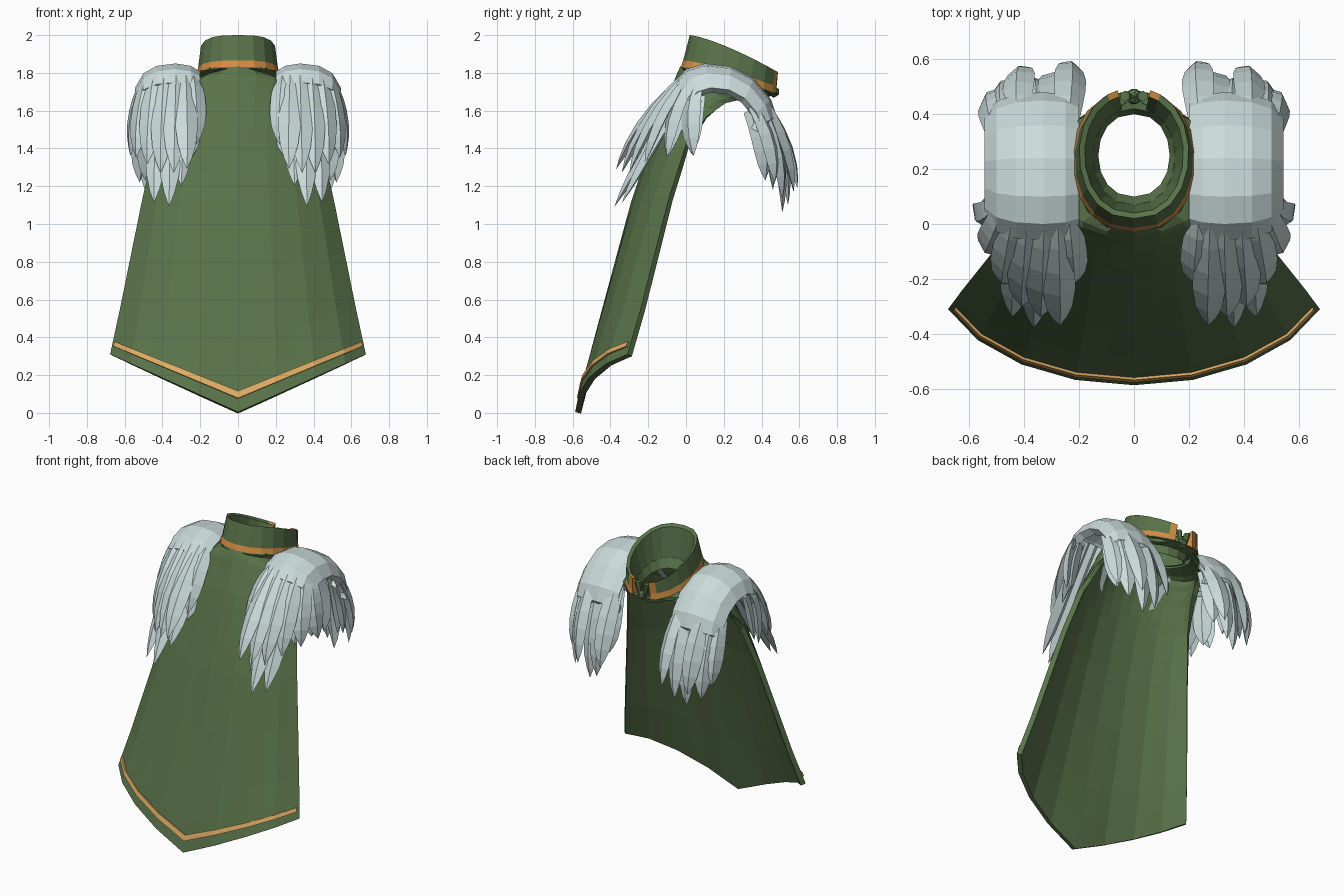
import bpy, bmesh, math
from mathutils import Vector

cube = bpy.data.objects.get("Cube")
if cube:
    bpy.data.objects.remove(cube)


def material(name, rgb):
    m = bpy.data.materials.new(name)
    m.use_nodes = True
    m.diffuse_color = (*rgb, 1)
    m.node_tree.nodes["Principled BSDF"].inputs["Base Color"].default_value = (*rgb, 1)
    return m


GREEN = material("green cloth", (0.10, 0.172, 0.068))
ORANGE = material("orange trim", (0.65, 0.27, 0.055))
GOLD = material("gold trim", (0.74, 0.42, 0.13))
FUR = material("pale fur", (0.60, 0.71, 0.71))


def finish(name, bm, mats, solid=0, offset=-1, mirror=False):
    mesh = bpy.data.meshes.new(name)
    bm.to_mesh(mesh)
    bm.free()
    obj = bpy.data.objects.new(name, mesh)
    bpy.context.collection.objects.link(obj)
    for m in mats:
        mesh.materials.append(m)
    if solid:
        mod = obj.modifiers.new("thickness", "SOLIDIFY")
        mod.thickness, mod.offset = solid, offset
    if mirror:
        mod = obj.modifiers.new("mirror", "MIRROR")
        mod.use_mirror_merge = False


def grid(bm, rows, rule=lambda r, c: 0):
    """Skin a list of point rows with quads."""
    vs = [[bm.verts.new(p) for p in row] for row in rows]
    for r in range(len(vs) - 1):
        for c in range(len(vs[0]) - 1):
            f = bm.faces.new((vs[r][c], vs[r + 1][c], vs[r + 1][c + 1], vs[r][c + 1]))
            f.material_index = rule(r, c)
    return vs


def sample(keys, t):
    """Linear interpolation in a list of tuples."""
    i = min(int(t), len(keys) - 2)
    return [a + (b - a) * (t - i) for a, b in zip(keys[i], keys[i + 1])]


# Cape: each row runs from the centre back (y, z) to the side edge (x, y, z) on an arc
CAPE = [
    (-0.03, 1.835, 0.042, 0.47, 1.69, 2.95),
    (-0.05, 1.79, 0.29, 0.34, 1.67, 2.2),
    (-0.085, 1.70, 0.35, 0.21, 1.64, 1.9),
    (-0.13, 1.59, 0.39, 0.11, 1.57, 1.65),
    (-0.19, 1.42, 0.44, 0.0, 1.42, 1.4),
    (-0.29, 1.12, 0.505, -0.09, 1.14, 1.25),
    (-0.49, 0.38, 0.625, -0.24, 0.55, 1.2),
    (-0.587, 0.005, 0.677, -0.31, 0.31, 1.2),
]


def arc_point(row, u):
    yc, zc, xe, ye, ze, arc = sample(CAPE, row)
    a = arc * abs(u)
    x = math.copysign(xe * math.sin(a) / math.sin(arc), u)
    y = yc + (ye - yc) * (1 - math.cos(a)) / (1 - math.cos(arc))
    k = abs(u) if row < 4 else abs(x) / xe
    return Vector((x, y, zc + (ze - zc) * k))


def cape_point(row, u):
    """Round at the shoulders, eight broad panels below."""
    if row < 4:
        return arc_point(row, u)
    k = min(math.floor(u * 4), 3)
    return arc_point(row, k / 4).lerp(arc_point(row, (k + 1) / 4), u * 4 - k)


COLS = [i / 8 for i in range(-8, 9)]
bm = bmesh.new()
grid(bm, [[cape_point(r / 2, u) for u in COLS] for r in range(15)])
finish("cape", bm, [GREEN], 0.032)

# Hem stripe lying on the outside of the cape
bm = bmesh.new()
grid(bm, [[cape_point(r, max(-0.97, min(0.97, u))) for u in COLS] for r in (6.71, 6.81)])
finish("hem_stripe", bm, [GOLD], 0.0095, 1)

# Collar rings: x radius, y radius, centre y, height at back, height at front
RINGS = [
    (0.15, 0.175, 0.245, 1.79, 1.68),
    (0.18, 0.215, 0.255, 1.985, 1.795),
    (0.20, 0.237, 0.257, 2.0, 1.80),
    (0.216, 0.25, 0.235, 1.866, 1.725),
    (0.226, 0.257, 0.23, 1.832, 1.69),
]
FLANGE = (0.13, 0.15, 0.25, 1.73, 1.63)


def ring_point(ring, a):
    rx, ry, cy, zb, zf = ring
    s = math.sin(a)
    k = ((1 - math.cos(a)) / 2) ** 1.35
    return Vector((math.copysign(rx * abs(s) ** 0.85, s), cy - ry * math.cos(a), zb + (zf - zb) * k))


half = [i * 2.7 / 8 for i in range(9)] + [2.9]
angles = [-a for a in reversed(half[1:])] + half
last = len(angles) - 2
bm = bmesh.new()
vs = grid(bm, [[ring_point(r, a) for a in angles] for r in RINGS],
          lambda r, c: 1 if r == 3 or (r in (1, 2) and c in (0, last)) else 0)
for end in ([row[0] for row in vs], [row[-1] for row in reversed(vs)]):
    bm.faces.new(end).material_index = 1
finish("collar", bm, [GREEN, ORANGE])

# Lining that narrows towards the neck hole
bm = bmesh.new()
turn = [i * math.tau / 16 for i in range(16)] + [0]
grid(bm, [[ring_point(r, a) for a in turn] for r in (FLANGE, RINGS[0], RINGS[4])])
bmesh.ops.remove_doubles(bm, verts=bm.verts, dist=0.0001)
finish("neck_lining", bm, [GREEN], 0.008)

# Knot and its two short tabs at the throat
bm = bmesh.new()
bmesh.ops.create_icosphere(bm, subdivisions=1, radius=0.032)
bmesh.ops.translate(bm, verts=bm.verts, vec=(0, 0.465, 1.70))
for side in (-1, 1):
    tab = bmesh.ops.create_cone(bm, cap_ends=True, segments=6, radius1=0.012,
                                radius2=0.02, depth=0.08)["verts"]
    for v in tab:
        v.co = Vector((side * (0.025 + 0.2 * v.co.z) + v.co.x, 0.465 + v.co.y, 1.74 + v.co.z))
finish("throat_knot", bm, [GREEN])

# Fur pad: an arch over the shoulder, drawn in towards both sides, ends tucked under
ARCH = [(-0.02, 1.70), (-0.06, 1.75), (0, 1.82), (0.1, 1.85), (0.24, 1.835), (0.36, 1.77),
        (0.45, 1.66), (0.48, 1.57), (0.45, 1.52)]
ACROSS = [(0.20, 0.90), (0.25, 0.97), (0.33, 1.0), (0.43, 0.97), (0.50, 0.88), (0.545, 0.7)]
HUB = Vector((0.33, 0.2, 1.42))


def pad_point(t, c):
    y, z = sample(ARCH, t)
    x, s = sample(ACROSS, c)
    return Vector((x, HUB.y + (y - HUB.y) * s, HUB.z + (z - HUB.z) * s))


bm = bmesh.new()
grid(bm, [[pad_point(t, c) for c in (5, 4, 3, 2, 1, 0)] for t in range(len(ARCH))])
finish("fur_pad", bm, [FUR], 0.05, mirror=True)


def lock(bm, root, tip, width, bow):
    """One broad, ridged lock of fur, bowed outwards and pointed at the end."""
    out = (root.lerp(tip, 0.45) - HUB).normalized()
    mid = root.lerp(tip, 0.45) + Vector((out.x * 0.3, out.y, out.z)) * bow
    rows = []
    for t, w in ((0, 0.75), (0.2, 0.9), (0.4, 1), (0.6, 1), (0.78, 0.8), (0.9, 0.45)):
        p = root.lerp(mid, t).lerp(mid.lerp(tip, t), t)
        tangent = (mid - root).lerp(tip - mid, t).normalized()
        side = tangent.cross(out).normalized() * width * w
        up = side.cross(tangent) * 0.45
        rows.append([bm.verts.new(p + d) for d in (side, up, -side, -up)])
    end = bm.verts.new(tip)
    for a, b in zip(rows, rows[1:]):
        for k in range(4):
            bm.faces.new((a[k], a[k - 1], b[k - 1], b[k]))
    for k in range(4):
        bm.faces.new((rows[-1][k], rows[-1][k - 1], end))
    bm.faces.new(rows[0])


# Layers of locks: root position along the arch, root depth, bow, tips from the neck outwards
LAYERS = {
    "fur_locks_back": (2, 0.025, 0.08, [
        (0.22, -0.22, 1.42), (0.27, -0.37, 1.29), (0.34, -0.34, 1.27), (0.41, -0.30, 1.27),
        (0.48, -0.22, 1.31), (0.54, -0.10, 1.35), (0.57, 0.04, 1.36)]),
    "fur_locks_back_under": (2, 0.07, 0.03, [
        (0.24, -0.20, 1.36), (0.30, -0.30, 1.20), (0.365, -0.38, 1.09), (0.445, -0.34, 1.11),
        (0.49, -0.10, 1.35), (0.53, 0.03, 1.37)]),
    "fur_locks_front": (5.6, 0.025, 0.08, [
        (0.23, 0.59, 1.19), (0.29, 0.54, 1.10), (0.36, 0.51, 1.06), (0.41, 0.57, 1.17),
        (0.47, 0.51, 1.13), (0.52, 0.47, 1.22)]),
    "fur_locks_front_under": (5.6, 0.07, 0.05, [
        (0.25, 0.46, 1.24), (0.32, 0.46, 1.18), (0.42, 0.46, 1.20), (0.49, 0.42, 1.23)]),
}
for name, (t, depth, bow, tips) in LAYERS.items():
    bm = bmesh.new()
    for i, tip in enumerate(tips):
        root = pad_point(t, 0.7 + 3.8 * i / (len(tips) - 1))
        lock(bm, root + (HUB - root).normalized() * depth, Vector(tip), 0.06, bow)
    bmesh.ops.recalc_face_normals(bm, faces=bm.faces)
    finish(name, bm, [FUR], mirror=True)
